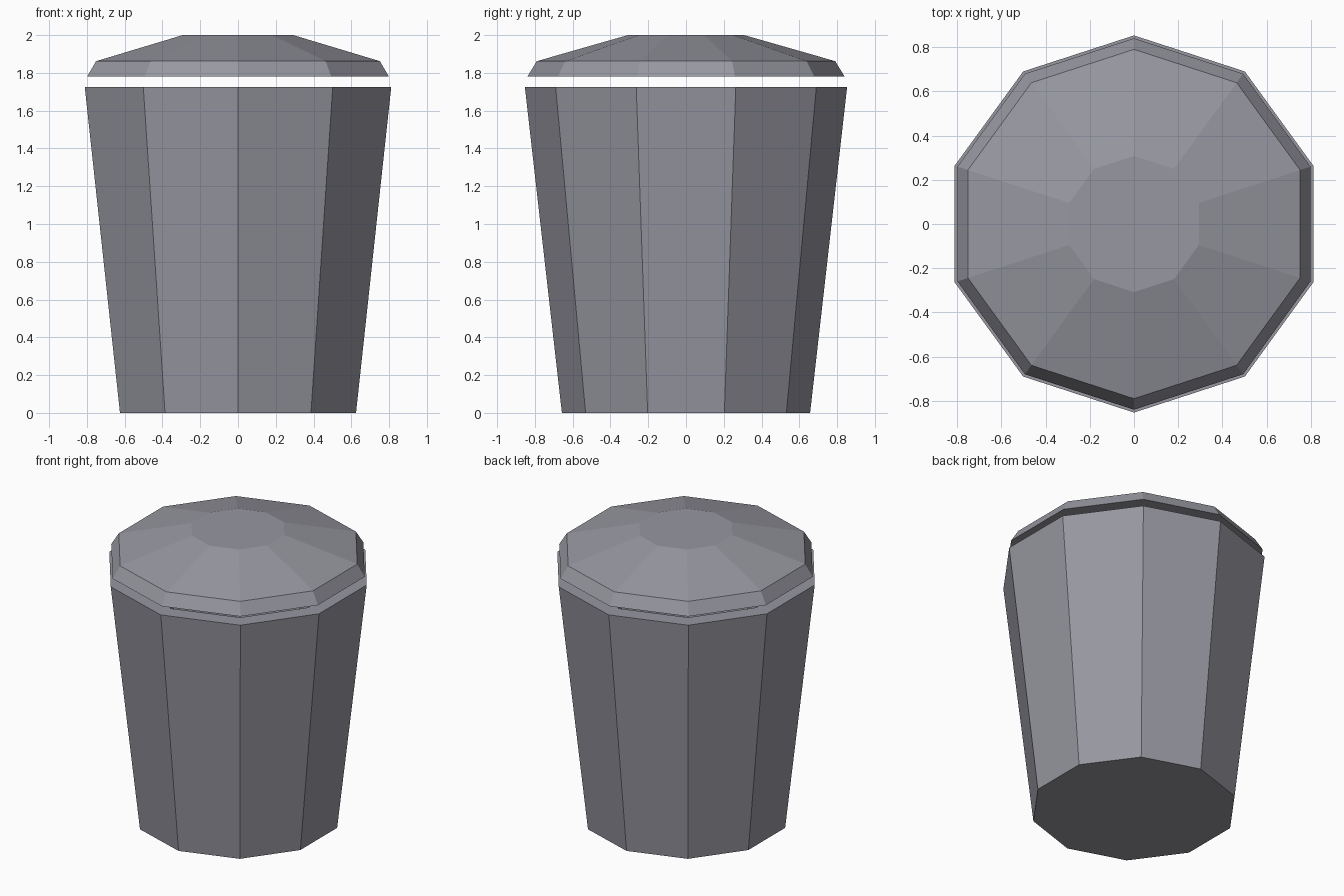
import bpy, bmesh, math

if "Cube" in bpy.data.objects:
    bpy.data.objects.remove(bpy.data.objects["Cube"])

SIDES = 10

# Dark bluish grey plastic
plastic = bpy.data.materials.new("dark_grey")
plastic.diffuse_color = (0.31, 0.31, 0.355, 1)
plastic.use_nodes = True
plastic.node_tree.nodes["Principled BSDF"].inputs["Base Color"].default_value = plastic.diffuse_color


def lathe(name, profile):
    """Ten-sided solid from (radius, z) rings, capped at both ends."""
    bm = bmesh.new()
    rings = []
    for r, z in profile:
        ring = []
        for i in range(SIDES):
            a = math.pi / 2 + 2 * math.pi * i / SIDES
            ring.append(bm.verts.new((r * math.cos(a), r * math.sin(a), z)))
        rings.append(ring)
    for low, high in zip(rings, rings[1:]):
        for i in range(SIDES):
            j = (i + 1) % SIDES
            bm.faces.new((low[i], low[j], high[j], high[i]))
    bm.faces.new(rings[0][::-1])
    bm.faces.new(rings[-1])
    bmesh.ops.recalc_face_normals(bm, faces=bm.faces)
    mesh = bpy.data.meshes.new(name)
    bm.to_mesh(mesh)
    bm.free()
    mesh.materials.append(plastic)
    obj = bpy.data.objects.new(name, mesh)
    bpy.context.collection.objects.link(obj)
    return obj


# Tapered bin with a thick rim and hollow inside
lathe("bin_body", [(0.657, 0), (0.853, 1.725), (0.737, 1.725), (0.56, 0.1)])

# Faceted lid floating just above the rim
lathe("bin_lid", [(0.84, 1.78), (0.79, 1.862), (0.308, 2.0)])
